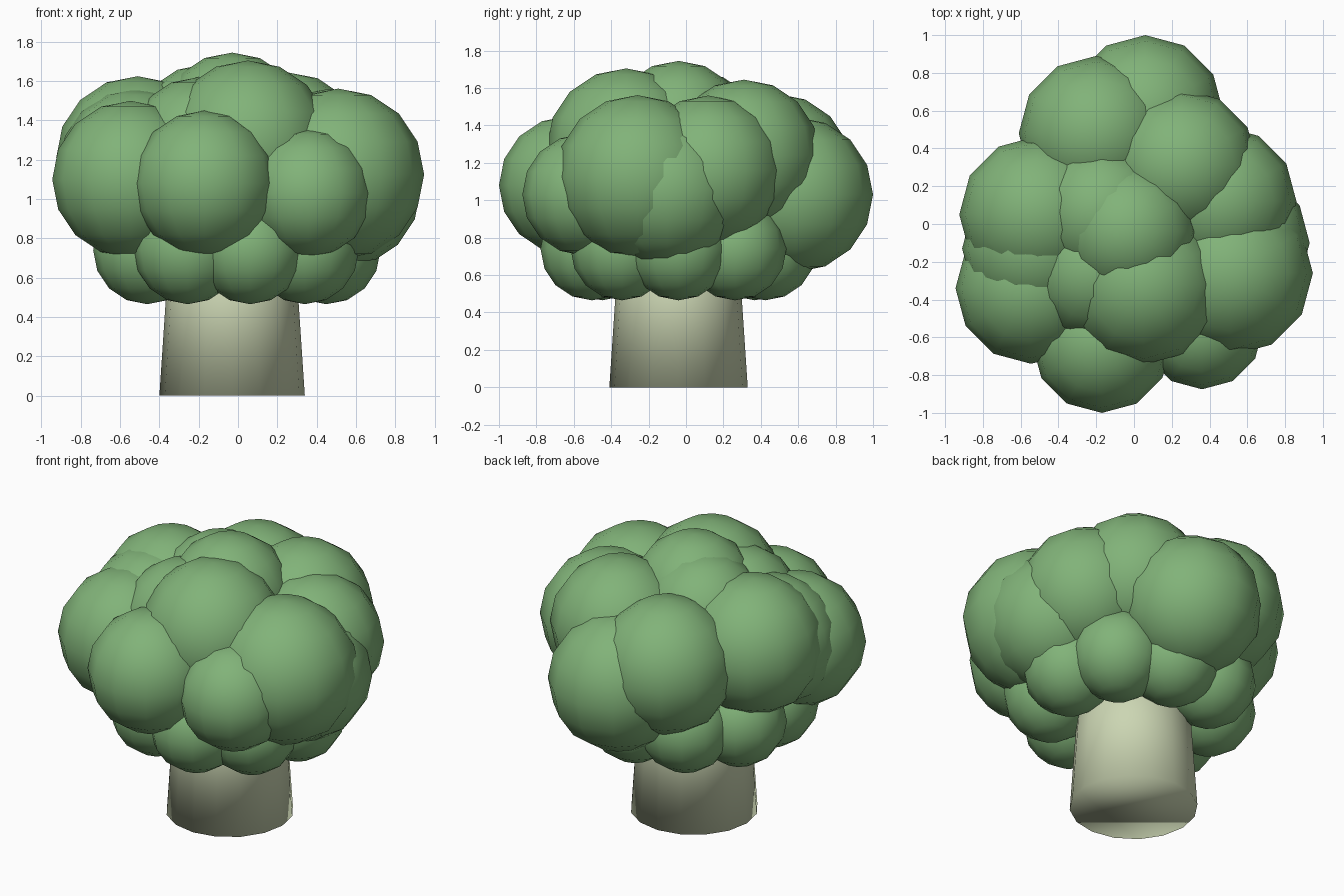
import bpy
from math import cos, sin, radians

if "Cube" in bpy.data.objects:
    bpy.data.objects.remove(bpy.data.objects["Cube"])


def material(name, color):
    m = bpy.data.materials.new(name)
    m.diffuse_color = color
    m.use_nodes = True
    m.node_tree.nodes["Principled BSDF"].inputs["Base Color"].default_value = m.diffuse_color
    return m


green = material("floret_green", (0.22, 0.45, 0.19, 1))
pale = material("stalk_green", (0.60, 0.67, 0.45, 1))


def finish(name, mat):
    ob = bpy.context.object
    ob.name = name
    ob.data.materials.append(mat)
    bpy.ops.object.shade_smooth()


def floret(name, x, y, z, r):
    bpy.ops.mesh.primitive_uv_sphere_add(segments=12, ring_count=8, radius=r,
                                         location=(x, y, z))
    finish(name, green)


# Stalk: slightly tapered column reaching into the crown
bpy.ops.mesh.primitive_cone_add(vertices=16, radius1=0.37, radius2=0.31, depth=0.9,
                                location=(-0.03, -0.04, 0.45))
finish("stalk", pale)

# Lower ring of small florets around the stalk
for i in range(9):
    a = radians(40 * i)
    floret(f"lower_floret_{i}", -0.02 + 0.47 * cos(a), -0.04 + 0.47 * sin(a), 0.74, 0.275)

# Large florets around the middle: x, y, z, radius
middle = [
    (-0.17, -0.63, 1.08, 0.37),
    (0.36, -0.55, 1.03, 0.325),
    (0.51, -0.26, 1.125, 0.437),
    (0.53, -0.10, 1.05, 0.40),
    (0.46, 0.12, 1.16, 0.40),
    (0.25, 0.31, 1.24, 0.405),
    (0.06, 0.585, 1.03, 0.415),
    (-0.20, 0.48, 1.16, 0.41),
    (-0.51, 0.05, 1.21, 0.415),
    (-0.52, -0.13, 1.17, 0.39),
    (-0.545, -0.34, 1.10, 0.40),
]
for i, f in enumerate(middle):
    floret(f"middle_floret_{i}", *f)

# Top florets
top = [
    (0.05, -0.32, 1.28, 0.425),
    (-0.03, -0.04, 1.375, 0.37),
    (-0.17, 0.06, 1.32, 0.365),
    (-0.20, -0.25, 1.25, 0.37),
]
for i, f in enumerate(top):
    floret(f"top_floret_{i}", *f)
